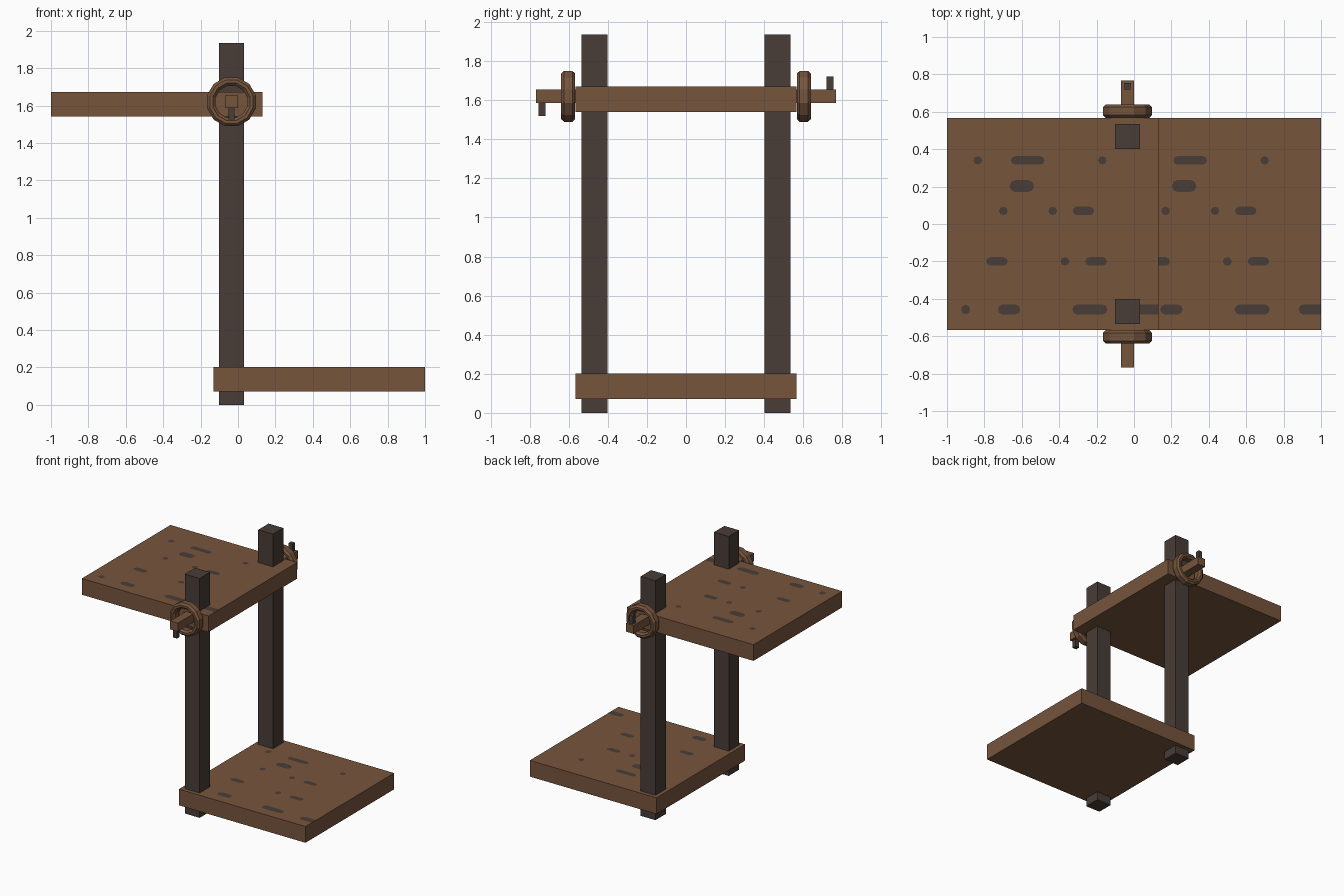
import bpy, bmesh, math
from mathutils import Vector

if "Cube" in bpy.data.objects:
    bpy.data.objects.remove(bpy.data.objects["Cube"])


def material(name, rgb):
    m = bpy.data.materials.new(name)
    m.diffuse_color = (*rgb, 1)
    m.use_nodes = True
    m.node_tree.nodes["Principled BSDF"].inputs["Base Color"].default_value = m.diffuse_color
    return m


BROWN = material("brown wood", (0.181, 0.089, 0.046))
DARK = material("dark wood", (0.066, 0.046, 0.038))


def finish(name, bm, mat):
    bmesh.ops.recalc_face_normals(bm, faces=bm.faces)
    me = bpy.data.meshes.new(name)
    bm.to_mesh(me)
    bm.free()
    me.materials.append(mat)
    ob = bpy.data.objects.new(name, me)
    bpy.context.collection.objects.link(ob)
    return ob


def box(name, lo, hi, mat):
    lo, hi = Vector(lo), Vector(hi)
    bm = bmesh.new()
    bmesh.ops.create_cube(bm, size=1)
    for v in bm.verts:
        v.co = (lo + hi) / 2 + v.co * (hi - lo)
    return finish(name, bm, mat)


PX = -0.035           # x centre of posts and axles
AZ = 1.62             # axle height
W, D = 1.132, 0.566   # board length and half depth

# Grain marks: x start, x end, y centre, thickness, lift (x relative to board start)
MARKS = [
    (0.142, 0.188, 0.34, 0.045, 1e-4), (0.342, 0.522, 0.34, 0.045, 1e-4),
    (0.808, 0.853, 0.34, 0.045, 1e-4), (0.335, 0.465, 0.203, 0.066, 0.003),
    (0.278, 0.325, 0.07, 0.045, 1e-4), (0.542, 0.588, 0.07, 0.045, 1e-4),
    (0.672, 0.787, 0.07, 0.045, 1e-4), (0.210, 0.325, -0.2, 0.045, 1e-4),
    (0.607, 0.655, -0.2, 0.045, 1e-4), (0.740, 0.855, -0.2, 0.045, 1e-4),
    (0.075, 0.125, -0.457, 0.05, 1e-4), (0.272, 0.392, -0.457, 0.054, 1e-4),
    (0.670, 0.858, -0.457, 0.054, 1e-4), (1.012, 1.20, -0.457, 0.054, 1e-4),
]


def grain(name, x0, z):
    bm = bmesh.new()
    for a, b, y, t, lift in MARKS:
        r = t / 2
        pts = []
        for cx, start in ((b - r, -90), (a + r, 90)):
            for k in range(5):
                ang = math.radians(start + 45 * k)
                px = min(cx + r * math.cos(ang), W)   # clip at the board end
                pts.append((x0 + px, y + r * math.sin(ang), z + lift))
        bm.faces.new([bm.verts.new(p) for p in pts])
    bmesh.ops.remove_doubles(bm, verts=bm.verts, dist=1e-5)
    ob = finish(name, bm, DARK)
    # all marks face up
    for p in ob.data.polygons:
        if p.normal.z < 0:
            p.flip()


# Boards
for name, x0, z in (("upper_board", -1.0, 1.54), ("lower_board", 1 - W, 0.07)):
    box(name, (x0, -D, z), (x0 + W, D, z + 0.131), BROWN)
    grain(name + "_grain", x0, z + 0.131)


# Ring collar: chamfered profile turned about the axle
def ring(name, y0, y1):
    c, r0, r1, n = 0.015, 0.088, 0.135, 12
    prof = [(r0 + c, y0), (r1 - c, y0), (r1, y0 + c), (r1, y1 - c),
            (r1 - c, y1), (r0 + c, y1), (r0, y1 - c), (r0, y0 + c)]
    bm = bmesh.new()
    loops = []
    for i in range(n):
        a = 2 * math.pi * (i + 0.5) / n
        loops.append([bm.verts.new((PX + r * math.cos(a), y, AZ + r * math.sin(a)))
                      for r, y in prof])
    for i in range(n):
        A, B = loops[i], loops[(i + 1) % n]
        for j in range(8):
            k = (j + 1) % 8
            bm.faces.new((A[j], A[k], B[k], B[j]))
    return finish(name, bm, BROWN)


# Posts, collars, axle stubs and locking pins on both sides
for side, s in (("front", -1), ("back", 1)):
    ya, yb = sorted((s * 0.402, s * 0.534))
    box(side + "_post", (PX - 0.066, ya, 0), (PX + 0.066, yb, 1.935), DARK)
    ring(side + "_collar", *sorted((s * 0.567, s * 0.64)))
    ya, yb = sorted((s * 0.5, s * 0.767))
    box(side + "_axle", (PX - 0.034, ya, AZ - 0.034), (PX + 0.034, yb, AZ + 0.034), BROWN)
    # front pin hangs down, back pin stands up
    za, zb = sorted((AZ, AZ + s * 0.1))
    box(side + "_pin", (PX - 0.017, s * 0.737 - 0.017, za),
        (PX + 0.017, s * 0.737 + 0.017, zb), DARK)
